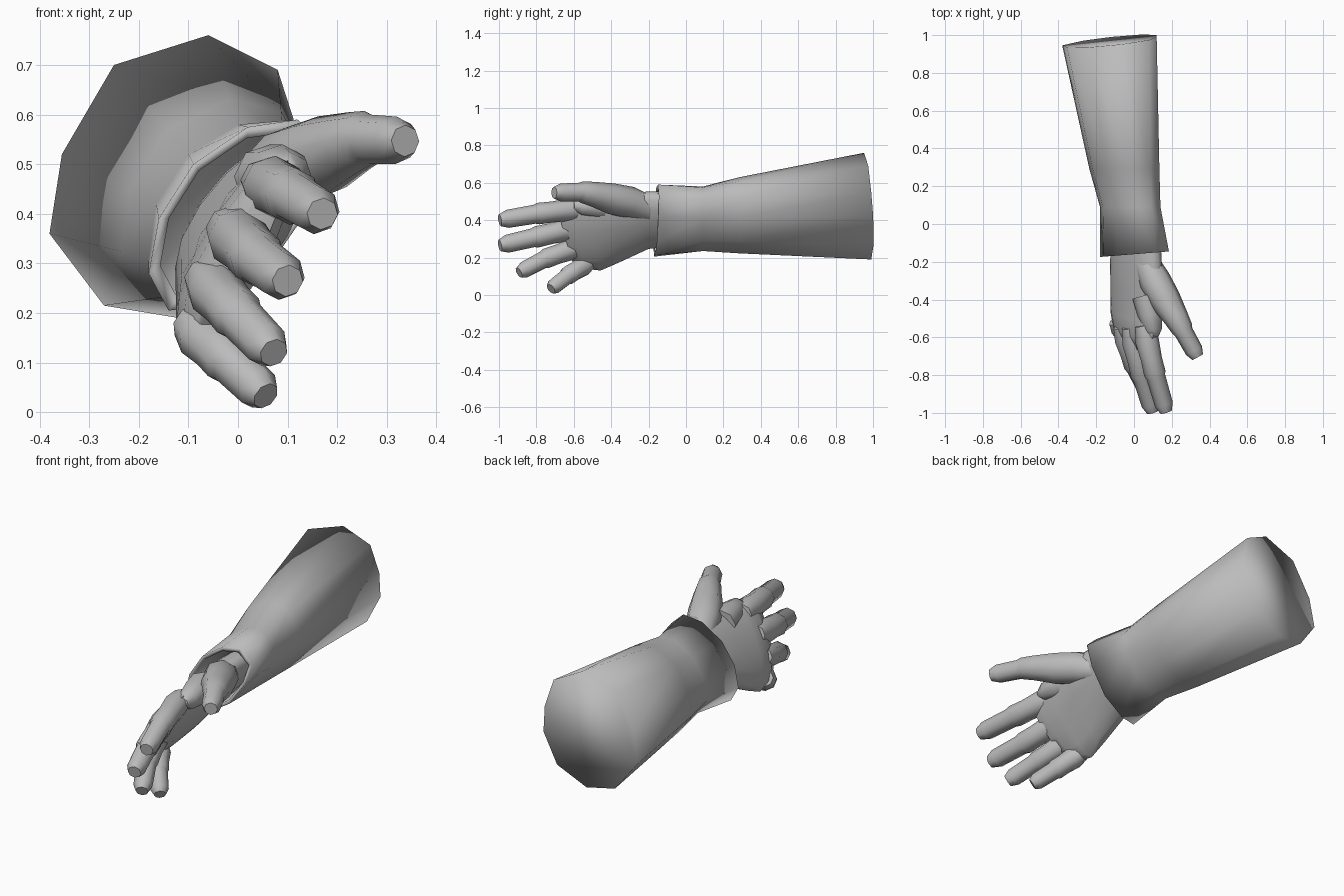
import bpy, bmesh, math
from mathutils import Vector

if "Cube" in bpy.data.objects:
    bpy.data.objects.remove(bpy.data.objects["Cube"])

skin = bpy.data.materials.new("plain_grey")
skin.diffuse_color = (0.5, 0.5, 0.5, 1)
skin.use_nodes = True
skin.node_tree.nodes["Principled BSDF"].inputs["Base Color"].default_value = skin.diffuse_color


def loft(name, rings, angle):
    """Skin a list of equal rings, cap both ends and shade smooth."""
    bm = bmesh.new()
    loops = [[bm.verts.new(p) for p in ring] for ring in rings]
    n = len(loops[0])
    for a, b in zip(loops, loops[1:]):
        for i in range(n):
            j = (i + 1) % n
            bm.faces.new((a[i], a[j], b[j], b[i]))
    bm.faces.new(loops[0])
    bm.faces.new(loops[-1])
    bmesh.ops.recalc_face_normals(bm, faces=bm.faces)
    mesh = bpy.data.meshes.new(name)
    bm.to_mesh(mesh)
    bm.free()
    mesh.materials.append(skin)
    obj = bpy.data.objects.new(name, mesh)
    bpy.context.collection.objects.link(obj)
    bpy.context.view_layer.objects.active = obj
    obj.select_set(True)
    if angle >= 180:
        bpy.ops.object.shade_smooth()
    else:
        bpy.ops.object.shade_smooth_by_angle(angle=math.radians(angle))
    obj.select_set(False)


# Sleeve: ten-sided sections (x, z) at elbow, forearm and cuff
elbow = [(-.06, .76), (.08, .69), (.12, .55), (.12, .42), (.04, .27),
         (-.12, .19), (-.27, .215), (-.38, .36), (-.355, .52), (-.25, .70)]
narrow = [(0, .58), (.09, .575), (.14, .51), (.13, .41), (.06, .29),
          (-.05, .235), (-.13, .235), (-.18, .31), (-.165, .42), (-.1, .52)]
cuff = [(.02, .575), (.12, .59), (.185, .53), (.15, .42), (.06, .29),
        (-.06, .215), (-.14, .205), (-.18, .28), (-.16, .39), (-.09, .50)]


def mix(a, b, t):
    return [(p[0] + (q[0] - p[0]) * t, p[1] + (q[1] - p[1]) * t) for p, q in zip(a, b)]


lip = mix(cuff, [(0, .4)] * 10, 0.13)


def front(p, y):
    return (p[0], y + .08 * p[0], p[1])


sleeve = [
    [(x, 1.02 + .12 * x - .08 * z, z) for x, z in elbow],
    [(x, .29, z) for x, z in mix(narrow, elbow, .28)],
    [(x, .09, z) for x, z in narrow],
    [front(p, -.16) for p in cuff],
    [front(p, -.155) for p in lip],
    [front(p, -.11) for p in lip],
]
loft("sleeve", sleeve, 180)


# Palm: tilted flat ovals from the wrist to the knuckles
def oval(y, cx, cz, a, b, tilt, hollow=1.0, slant=0.0):
    t = math.radians(tilt)
    u, n = (math.cos(t), math.sin(t)), (math.sin(t), -math.cos(t))
    pts = []
    for k in range(14):
        w = 2 * math.pi * k / 14
        p, q = a * math.cos(w), b * math.sin(w)
        if q > 0:
            q *= hollow
        pts.append((cx + u[0] * p + n[0] * q, y - slant * p, cz + u[1] * p + n[1] * q))
    return pts


loft("palm", [
    oval(-.08, .01, .405, .18, .08, 50),
    oval(-.20, .01, .40, .19, .08, 50),
    oval(-.36, .015, .355, .22, .08, 56, .9),
    oval(-.49, .0, .325, .222, .075, 61, .75, .15),
    oval(-.58, .0, .32, .205, .065, 62, .9, .22),
    oval(-.645, .005, .32, .17, .035, 62, 1, .25),
], 70)


# Digits: eight-sided tubes along a path of (x, y, z, radius)
def digit(name, path):
    pts = [Vector(p[:3]) for p in path]
    up = Vector((.46, 0, .89))
    rings = []
    for i, p in enumerate(pts):
        d = (pts[min(i + 1, len(pts) - 1)] - pts[max(i - 1, 0)]).normalized()
        s = d.cross(up).normalized()
        v = s.cross(d)
        r = path[i][3]
        rings.append([p + r * (math.cos(w) * s + math.sin(w) * v)
                      for w in (math.pi * (k + .5) / 4 for k in range(8))])
    loft(name, rings, 60)


def finger(name, base, joint, tip, r):
    b, j, t = Vector(base), Vector(joint), Vector(tip)
    stops = [(b + (b - j) * .5, r * .8), (b, r * 1.08), (b.lerp(j, .55), r * .97),
             (j, r), (j.lerp(t, .1), r * .88), (j.lerp(t, .8), r * .84), (t, r * .56)]
    digit(name, [(*p, q) for p, q in stops])


finger("index_finger", (.07, -.62, .455), (.11, -.79, .435), (.17, -.995, .40), .058)
finger("middle_finger", (.0, -.63, .35), (.04, -.80, .31), (.10, -.995, .265), .058)
finger("ring_finger", (-.045, -.61, .245), (.0, -.75, .195), (.072, -.893, .12), .054)
finger("little_finger", (-.07, -.55, .155), (-.02, -.63, .105), (.056, -.722, .033), .052)

# Thumb with its fleshy root
digit("thumb", [
    (.05, -.18, .45, .07), (.11, -.30, .495, .085), (.165, -.40, .515, .083),
    (.225, -.50, .54, .066), (.255, -.555, .55, .058), (.265, -.575, .55, .05),
    (.318, -.67, .548, .048), (.337, -.705, .547, .032),
])

# Web of flesh between thumb and index finger
digit("thumb_web", [
    (.06, -.38, .47, .07), (.085, -.48, .475, .065), (.10, -.56, .475, .05), (.105, -.60, .475, .025),
])
